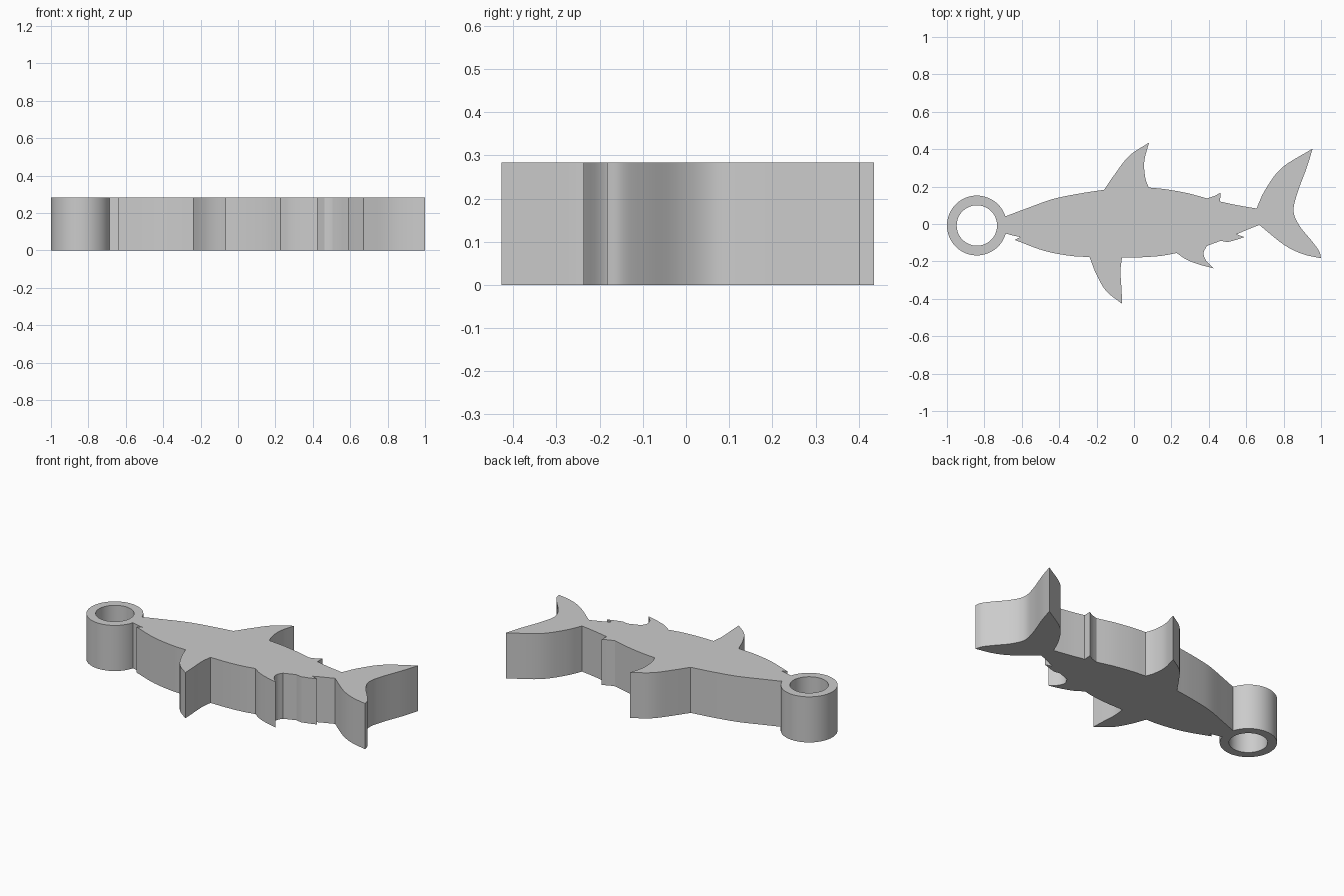
import bpy
import bmesh
from math import cos, sin, tau, radians
from mathutils import Vector

THICKNESS = 0.283

default_cube = bpy.data.objects.get("Cube")
if default_cube:
    bpy.data.objects.remove(default_cube, do_unlink=True)

# One plain grey for everything
grey = bpy.data.materials.new("plain grey")
grey.use_nodes = True
colour = (0.6, 0.6, 0.6, 1)
grey.diffuse_color = colour
grey.node_tree.nodes["Principled BSDF"].inputs["Base Color"].default_value = colour


def smooth_stroke(points, steps=5):
    """Catmull-Rom curve through the points, leaving out the last one."""
    pts = [Vector(p) for p in points]
    if len(pts) == 2:
        return pts[:1]
    # mirrored end points give the stroke natural ends
    pts = [2 * pts[0] - pts[1]] + pts + [2 * pts[-1] - pts[-2]]
    result = []
    for a, b, c, d in zip(pts, pts[1:], pts[2:], pts[3:]):
        for i in range(steps):
            t = i / steps
            result.append(0.5 * (2 * b + (c - a) * t
                                 + (2 * a - 5 * b + 4 * c - d) * t ** 2
                                 + (3 * b - a - 3 * c + d) * t ** 3))
    return result


def finish(name, bm):
    """Turn a bmesh into a grey object with crisp edges and smooth curves."""
    bmesh.ops.recalc_face_normals(bm, faces=bm.faces)
    mesh = bpy.data.meshes.new(name)
    bm.to_mesh(mesh)
    bm.free()
    mesh.materials.append(grey)
    obj = bpy.data.objects.new(name, mesh)
    bpy.context.collection.objects.link(obj)
    bpy.ops.object.select_all(action="DESELECT")
    obj.select_set(True)
    bpy.context.view_layer.objects.active = obj
    bpy.ops.object.shade_smooth_by_angle(angle=radians(30))
    return obj


def extrude_outline(name, outline):
    bm = bmesh.new()
    face = bm.faces.new([bm.verts.new((p.x, p.y, 0)) for p in outline])
    walls = bmesh.ops.extrude_face_region(bm, geom=[face], use_keep_orig=True)
    top = [v for v in walls["geom"] if isinstance(v, bmesh.types.BMVert)]
    bmesh.ops.translate(bm, verts=top, vec=(0, 0, THICKNESS))
    return finish(name, bm)


def make_ring(name, centre, outer, inner, segments=64):
    bm = bmesh.new()
    loops = []
    for radius, z in ((outer, 0), (outer, THICKNESS), (inner, THICKNESS), (inner, 0)):
        loops.append([bm.verts.new((centre[0] + radius * cos(tau * i / segments),
                                    centre[1] + radius * sin(tau * i / segments), z))
                      for i in range(segments)])
    for low, high in zip(loops, loops[1:] + loops[:1]):
        for i in range(segments):
            j = (i + 1) % segments
            bm.faces.new((low[i], low[j], high[j], high[i]))
    return finish(name, bm)


# Strokes of the silhouette, each starting at a sharp corner, clockwise from the snout
forehead = [(-.69, .04), (-.57, .085), (-.435, .133), (-.29, .163), (-.16, .183)]
dorsal_front = [(-.10, .27), (-.025, .365), (.08, .435)]
dorsal_rear = [(.055, .335), (.06, .25), (.078, .195)]
rear_back = [(.175, .185), (.285, .165), (.39, .137)]
small_dorsal = [(.43, .15), (.463, .168)]
small_dorsal_rear = [(.46, .12)]
tail_stem_top = [(.555, .1), (.655, .083)]
tail_upper_front = [(.7, .18), (.79, .3), (.955, .403)]
tail_rear = [(.925, .305), (.875, .17), (.853, .07), (.885, -.01),
             (.95, -.09), (.99, -.145), (1, -.183)]
tail_lower_front = [(.9, -.16), (.8, -.11), (.67, -.005)]
tail_stem_bottom = [(.607, -.03), (.548, -.055)]
anal_fin_tip = [(.59, -.07)]
anal_fin = [(.545, -.085), (.5, -.097)]
anal_fin_front = [(.463, -.09)]
rear_belly = [(.39, -.117)]
pelvic_rear = [(.372, -.155), (.385, -.195), (.425, -.237)]
pelvic_front = [(.35, -.217), (.28, -.19), (.228, -.155)]
belly = [(.147, -.17), (.04, -.178), (-.064, -.178)]
pectoral_rear = [(-.072, -.25), (-.067, -.345), (-.063, -.427)]
pectoral_front = [(-.147, -.36), (-.2, -.272), (-.238, -.176)]
throat = [(-.334, -.171), (-.478, -.144), (-.638, -.085)]
mouth_corner = [(-.607, -.07)]
lip = [(-.645, -.062)]
chin = [(-.69, -.05)]

strokes = [dorsal_front, dorsal_rear, rear_back, small_dorsal, small_dorsal_rear,
           tail_stem_top, tail_upper_front, tail_rear, tail_lower_front,
           tail_stem_bottom, anal_fin_tip, anal_fin, anal_fin_front, rear_belly,
           pelvic_rear, pelvic_front, belly, pectoral_rear, pectoral_front,
           throat, mouth_corner, lip, chin]

# Flat fish body: join the strokes end to end
outline = smooth_stroke(forehead)
corner = forehead[-1]
for stroke in strokes:
    outline += smooth_stroke([corner] + stroke)
    corner = stroke[-1]
outline.append(Vector(corner))
extrude_outline("shark_body", outline)

# Hanging ring at the snout
make_ring("keyring_loop", (-.84, -.008), .16, .108)
